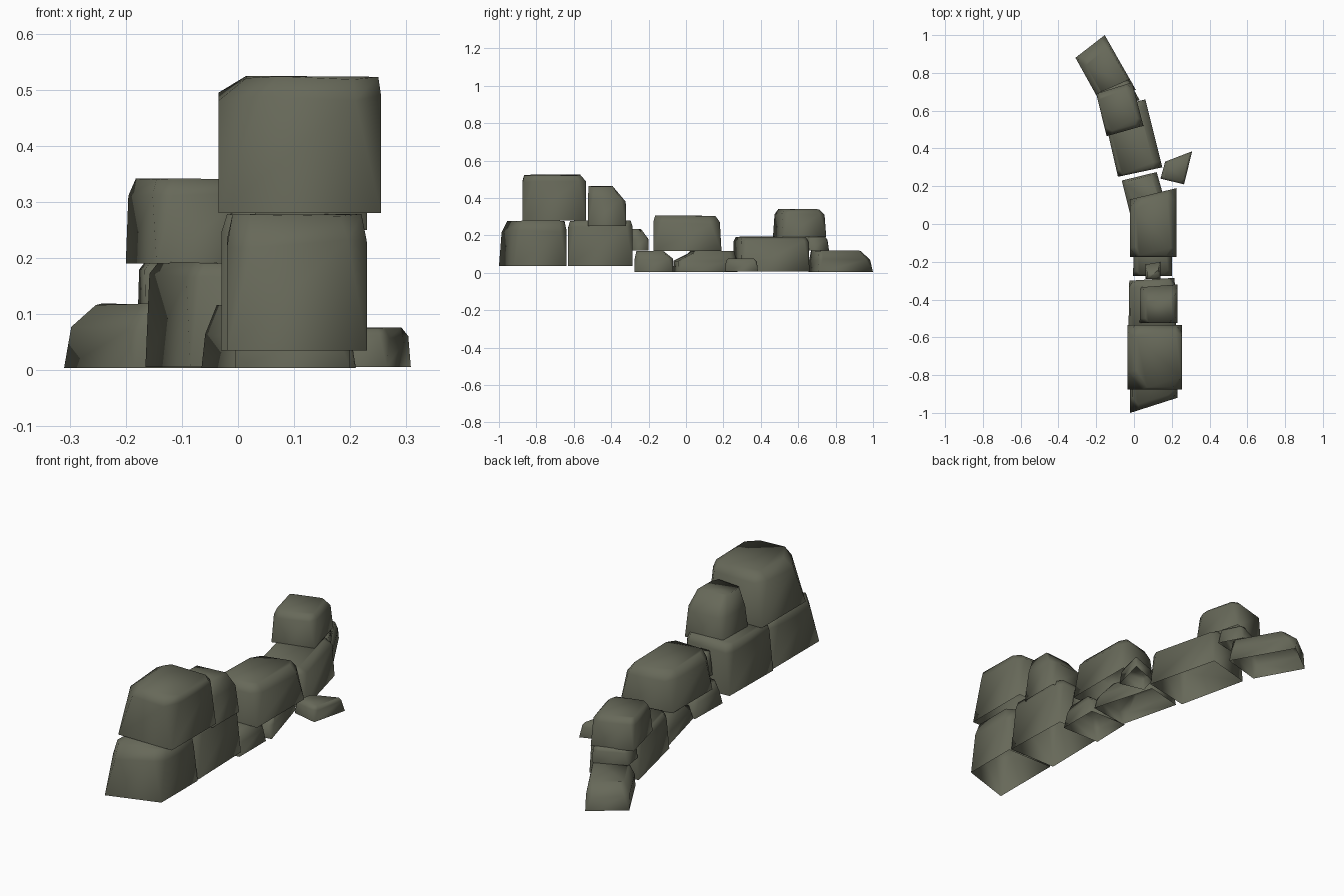
import bpy, bmesh, random
from mathutils import Vector

if "Cube" in bpy.data.objects:
    bpy.data.objects.remove(bpy.data.objects["Cube"])

random.seed(4)

rock = bpy.data.materials.new("mossy grey stone")
rock.diffuse_color = (0.135, 0.14, 0.10, 1)
rock.use_nodes = True
rock.node_tree.nodes["Principled BSDF"].inputs["Base Color"].default_value = rock.diffuse_color


def stone(name, quad, z0, z1, inset=(.02, .03, .02, .03), shoulder=.75, cut=(.16,) * 4):
    """Rough open-bottomed block: sharp four-cornered foot, corners chipped away
    upwards, then a rounded top. quad and cut run front-left, front-right,
    back-right, back-left; inset is how far the top draws in at front, right,
    back, left."""
    bm = bmesh.new()
    c = [Vector((x, y, 0)) for x, y in quad]
    h = z1 - z0
    base = [bm.verts.new(p + Vector((0, 0, z0))) for p in c]
    mid, top = [], []
    for i in range(4):
        for other, edge, side in ((i - 1, (i - 1) % 4, i), ((i + 1) % 4, i, (i - 1) % 4)):
            p = c[i].lerp(c[other], cut[i] * random.uniform(.85, 1.15))
            along = (c[other] - c[i]).normalized()
            d = (c[(edge + 1) % 4] - c[edge]).normalized()
            inward = Vector((-d.y, d.x, 0))
            zm = z0 + h * (shoulder + random.uniform(-.04, .04))
            mid.append(bm.verts.new(p + Vector((0, 0, zm))))
            zt = z1 - h * random.uniform(0, .03)
            q = p + inward * inset[edge] + along * inset[side] * .6
            top.append(bm.verts.new(q + Vector((0, 0, zt))))
    for i in range(4):
        j = (i + 1) % 4
        bm.faces.new((base[i], mid[2 * i + 1], mid[2 * i]))
        bm.faces.new((base[i], base[j], mid[2 * j], mid[2 * i + 1]))
    for i in range(8):
        j = (i + 1) % 8
        bm.faces.new((mid[i], mid[j], top[j], top[i]))
    bm.faces.new(top)
    me = bpy.data.meshes.new(name)
    bm.to_mesh(me)
    bm.free()
    me.materials.append(rock)
    me.shade_smooth()
    ob = bpy.data.objects.new(name, me)
    bpy.context.collection.objects.link(ob)
    return ob


# tall front end of the ruined wall
stone("front_base_stone", [(-.02, -1.0), (.23, -.92), (.23, -.64), (-.02, -.64)], .035, .28,
      (.03, .01, .01, .01), .78, (.2, .12, .12, .12))
stone("front_top_stone", [(-.035, -.875), (.255, -.875), (.255, -.535), (-.035, -.535)], .28, .525,
      (.01, .005, .03, .05), .85, (.25, .16, .1, .14))
stone("second_base_stone", [(-.03, -.63), (.225, -.63), (.215, -.285), (-.025, -.30)], .035, .28,
      (.01, .01, .01, .01), .85, (.1,) * 4)
stone("second_top_stone", [(.03, -.525), (.23, -.525), (.23, -.32), (.035, -.335)], .25, .465,
      (.005, .02, .07, .03), .62, (.14,) * 4)

# middle of the wall
stone("wedge_stone", [(.06, -.29), (.14, -.29), (.14, -.20), (.06, -.215)], .12, .235,
      (.0, .01, .05, .01), .55, (.12,) * 4)
stone("middle_small_stone", [(-.005, -.275), (.2, -.275), (.2, -.07), (.0, -.07)], .004, .117,
      (.01, .02, .05, .02), .6, (.12,) * 4)
stone("middle_base_stone", [(.01, -.07), (.21, -.04), (.12, .275), (-.065, .23)], .004, .117,
      (.1, .02, .01, .02), .5, (.1,) * 4)
stone("middle_top_stone", [(-.02, -.175), (.225, -.175), (.225, .19), (-.02, .13)], .115, .307,
      (.01, .03, .02, .03), .78, (.14,) * 4)

# curved back end
stone("long_base_stone", [(-.085, .25), (.15, .30), (.06, .66), (-.165, .60)], .006, .193,
      (.01, .04, .01, .015), .85, (.09,) * 4)
stone("thin_slab_stone", [(-.165, .61), (.03, .655), (-.03, .765), (-.178, .70)], .118, .193,
      (.01, .01, .01, .01), .8, (.12,) * 4)
stone("back_top_stone", [(-.145, .465), (.05, .52), (-.01, .75), (-.2, .69)], .19, .342,
      (.02, .02, .025, .01), .8, (.14, .14, .14, .08))
stone("back_end_stone", [(-.185, .655), (.01, .71), (-.155, 1.0), (-.31, .88)], .004, .119,
      (.005, .01, .06, .03), .6, (.08, .08, .12, .12))

# fallen piece beside the wall
stone("fallen_stone", [(.14, .24), (.265, .21), (.308, .385), (.165, .33)], .006, .077,
      (.01, .01, .015, .015), .75, (.1,) * 4)
